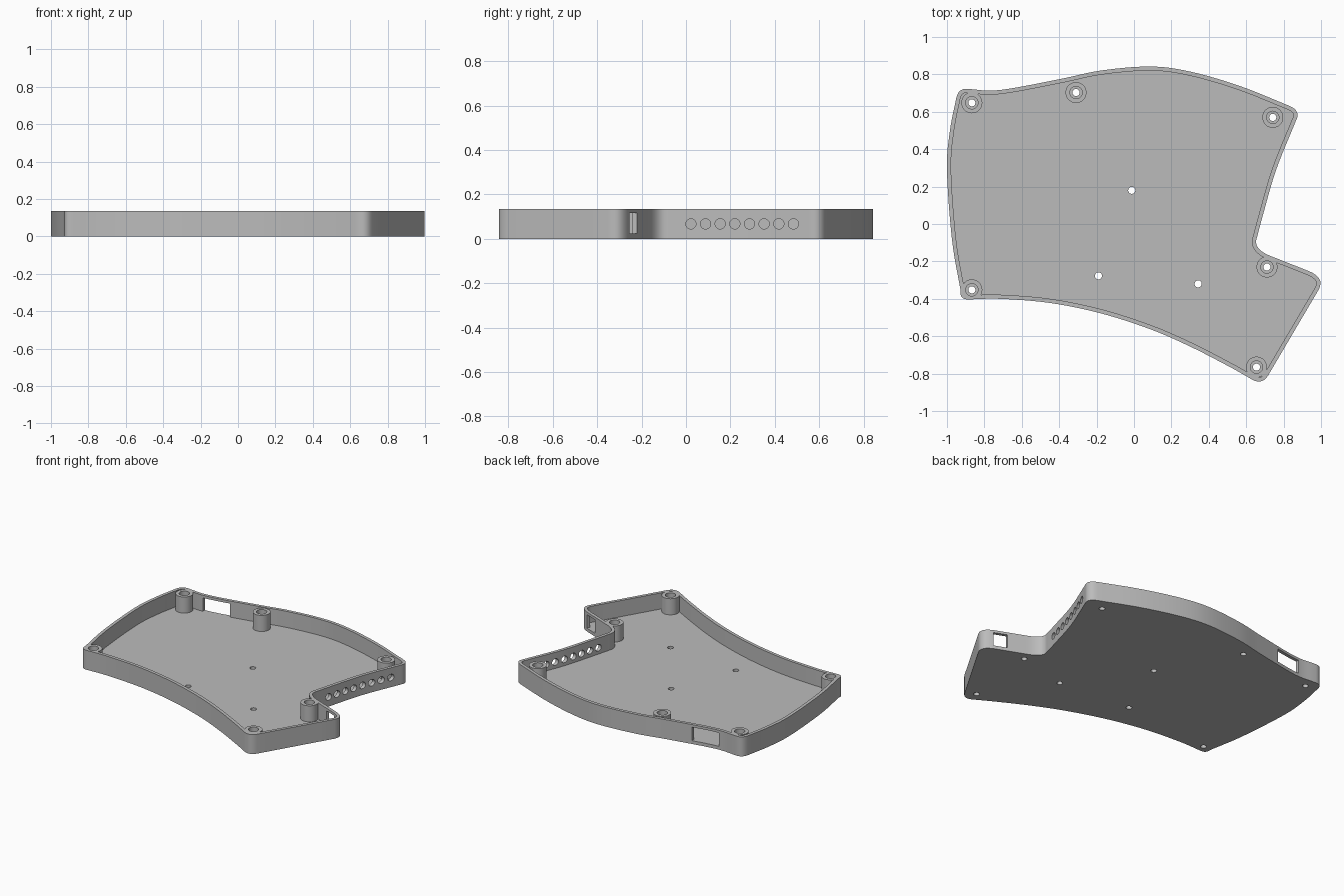
import bpy, bmesh, math
from mathutils import Vector, Matrix

if "Cube" in bpy.data.objects:
    bpy.data.objects.remove(bpy.data.objects["Cube"], do_unlink=True)

HEIGHT, FLOOR, WALL = 0.135, 0.023, 0.022

grey = bpy.data.materials.new("plain_grey")
grey.use_nodes = True
color = (0.5, 0.5, 0.5, 1)
grey.diffuse_color = color
grey.node_tree.nodes["Principled BSDF"].inputs["Base Color"].default_value = color

# Outline: each side is a list of points, followed by the control point of its rounded corner
SIDES = [
    ([(-0.89, 0.722), (-0.72, 0.716), (-0.395, 0.775), (-0.18, 0.82), (0.085, 0.842),
      (0.3, 0.815), (0.565, 0.738), (0.83, 0.632)], (0.895, 0.605)),
    ([(0.865, 0.55), (0.76, 0.29), (0.69, 0.05), (0.658, -0.07)], (0.63, -0.135)),
    ([(0.74, -0.175), (0.93, -0.25)], (1.022, -0.286)),
    ([(0.988, -0.35), (0.717, -0.81)], (0.682, -0.868)),
    ([(0.615, -0.822), (0.51, -0.763), (0.3, -0.655), (0.085, -0.562), (-0.18, -0.477),
      (-0.45, -0.422), (-0.716, -0.4), (-0.88, -0.403)], (-0.934, -0.407)),
    ([(-0.927, -0.357), (-0.973, -0.085), (-1, 0.29), (-0.984, 0.5), (-0.95, 0.675)],
     (-0.938, 0.727)),
]


def spline(points, steps=6):
    """Smooth curve through all the points."""
    p = [Vector(q) for q in points]
    p = [2 * p[0] - p[1]] + p + [2 * p[-1] - p[-2]]
    out = []
    for a, b, c, d in zip(p, p[1:], p[2:], p[3:]):
        for i in range(steps):
            t = i / steps
            out.append(0.5 * (2 * b + (c - a) * t + (2 * a - 5 * b + 4 * c - d) * t ** 2
                              + (3 * b - a - 3 * c + d) * t ** 3))
    return out


def corner(a, b, c, steps=8):
    a, b, c = Vector(a), Vector(b), Vector(c)
    return [a.lerp(b, i / steps).lerp(b.lerp(c, i / steps), i / steps) for i in range(steps)]


def make_outline():
    out = []
    for i, (points, control) in enumerate(SIDES):
        following = SIDES[(i + 1) % len(SIDES)][0][0]
        out += spline(points) + corner(points[-1], control, following)
    return out


def inset(loop, distance):
    out = []
    for i, p in enumerate(loop):
        d = (loop[(i + 1) % len(loop)] - loop[i - 1]).normalized()
        out.append(p + distance * Vector((d.y, -d.x)))
    return out


def finish(name, bm):
    bmesh.ops.recalc_face_normals(bm, faces=bm.faces[:])
    mesh = bpy.data.meshes.new(name)
    bm.to_mesh(mesh)
    bm.free()
    obj = bpy.data.objects.new(name, mesh)
    mesh.materials.append(grey)
    bpy.context.collection.objects.link(obj)
    return obj


def prism(name, loop, low, high):
    bm = bmesh.new()
    face = bm.faces.new([bm.verts.new((p.x, p.y, low)) for p in loop])
    top = bmesh.ops.extrude_face_region(bm, geom=[face])["geom"]
    moved = [v for v in top if isinstance(v, bmesh.types.BMVert)]
    bmesh.ops.translate(bm, verts=moved, vec=(0, 0, high - low))
    return finish(name, bm)


def cylinders(name, centres, radius, length, turn=Matrix()):
    bm = bmesh.new()
    for c in centres:
        bmesh.ops.create_cone(bm, cap_ends=True, segments=32, radius1=radius, radius2=radius,
                              depth=length, matrix=Matrix.Translation(c) @ turn)
    return finish(name, bm)


def box(name, centre, size, angle=0):
    bm = bmesh.new()
    bmesh.ops.create_cube(bm, size=1, matrix=Matrix.Translation(centre)
                          @ Matrix.Rotation(angle, 4, "Z") @ Matrix.Diagonal((*size, 1)))
    return finish(name, bm)


def cut(target, cutter):
    """Subtract the cutter, then discard it."""
    mod = target.modifiers.new("cut", "BOOLEAN")
    mod.operation, mod.solver, mod.object = "DIFFERENCE", "EXACT", cutter
    bpy.context.view_layer.objects.active = target
    bpy.ops.object.modifier_apply(modifier=mod.name)
    bpy.data.objects.remove(cutter, do_unlink=True)


POSTS = [(-0.867, 0.648), (-0.31, 0.703), (0.742, 0.57),
         (0.711, -0.23), (0.655, -0.765), (-0.867, -0.352)]
FLOOR_HOLES = [(-0.012, 0.18), (-0.19, -0.277), (0.343, -0.32)]

# Tray: solid outline hollowed by a cavity that leaves the screw posts standing
outline = make_outline()
tray = prism("case_tray", outline, 0, HEIGHT)
cavity = prism("cavity_cutter", inset(outline, WALL), FLOOR, HEIGHT + 0.1)
cut(cavity, cylinders("post_shapes", [(x, y, 0.1) for x, y in POSTS], 0.056, 0.5))
cut(tray, cavity)

# Screw holes through posts and floor, with wider sockets in the post tops
cut(tray, cylinders("screw_holes", [(x, y, 0) for x, y in POSTS + FLOOR_HOLES], 0.019, 0.5))
cut(tray, cylinders("post_sockets", [(x, y, HEIGHT) for x, y in POSTS], 0.033, 0.1))

# Row of round vents in the side wall
vents = [(0.78, 0.022 + 0.066 * i, 0.067) for i in range(8)]
cut(tray, cylinders("vent_holes", vents, 0.023, 0.4, Matrix.Rotation(math.pi / 2, 4, "Y")))

# Rectangular port openings
opening = 0.094
cut(tray, box("back_port", (-0.66, 0.72, 0.07), (0.19, 0.12, opening)))
cut(tray, box("side_port", (0.9, -0.237, 0.07), (0.09, 0.1, opening), math.radians(-22)))

bpy.ops.object.select_all(action="DESELECT")
tray.select_set(True)
bpy.context.view_layer.objects.active = tray
bpy.ops.object.shade_smooth_by_angle(angle=math.radians(30))
